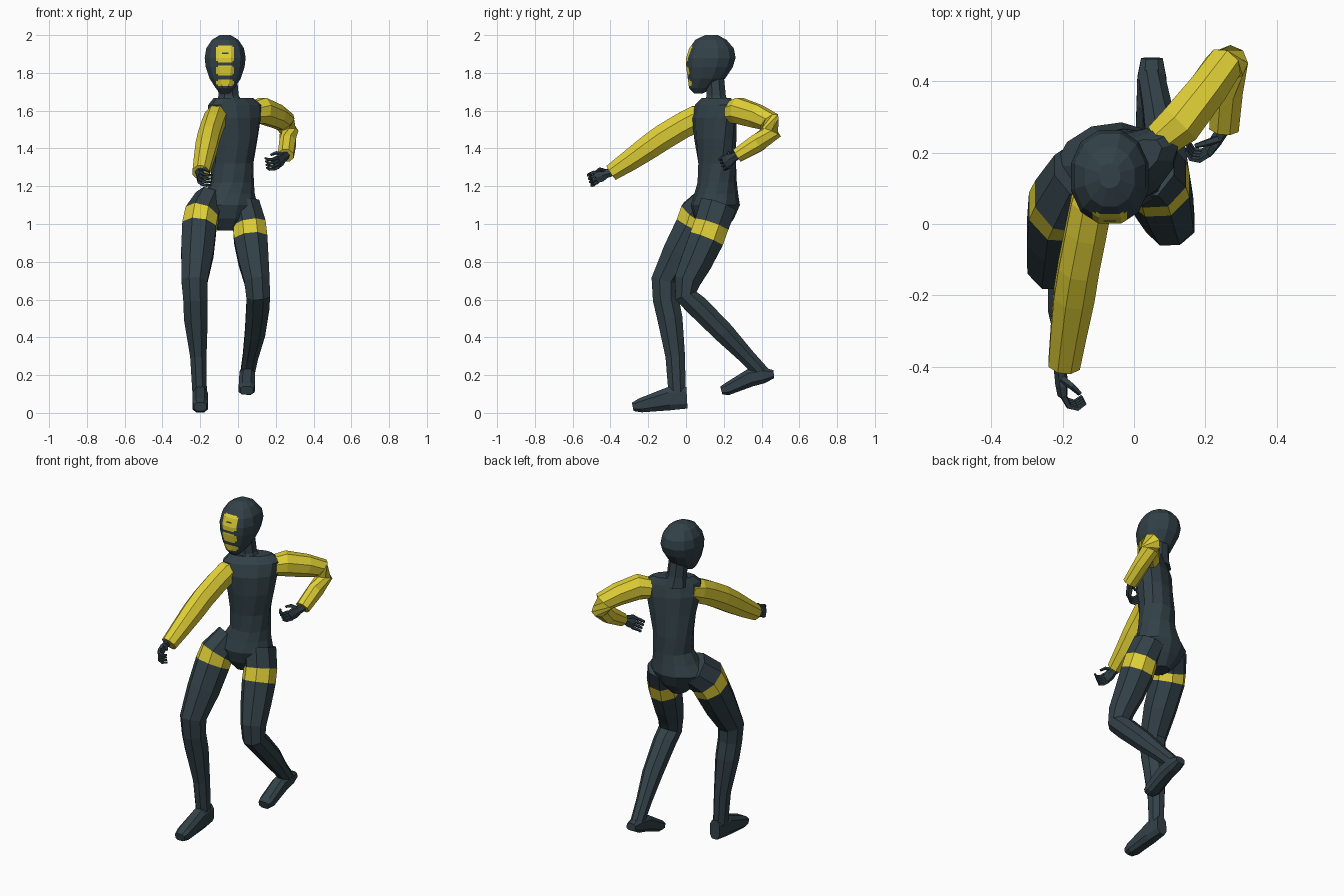
import bpy, bmesh, math
from mathutils import Vector, Matrix

def material(name, rgb):
    m = bpy.data.materials.new(name)
    m.diffuse_color = (*rgb, 1)
    return m

MATS = [material("dark slate", (0.032, 0.053, 0.064)),
        material("yellow", (0.74, 0.62, 0.037))]

def loft(bm, rings, sides=8, ref=(1, 0, 0), axis=None, square=1.0, mat=0, bands=()):
    """Rings are (x, y, z, radius along ref, other radius, optional twist)."""
    pts = [Vector(r[:3]) for r in rings]
    loops = []
    for i, r in enumerate(rings):
        a, b = pts[max(i - 1, 0)], pts[min(i + 1, len(pts) - 1)]
        if axis:
            t = Vector(axis)
        else:
            t = (b - a).normalized()
            if 0 < i < len(pts) - 1:
                t = ((pts[i] - a).normalized() + (b - pts[i]).normalized()).normalized()
        u = Vector(ref)
        if len(r) > 5:
            u = Matrix.Rotation(math.radians(r[5]), 3, 'Z') @ u
        u = (u - t * u.dot(t)).normalized()
        v = t.cross(u)
        loop = []
        for k in range(sides):
            ang = 2 * math.pi * (k + 0.5) / sides
            c, s = math.cos(ang), math.sin(ang)
            c = math.copysign(abs(c) ** square, c)
            s = math.copysign(abs(s) ** square, s)
            loop.append(bm.verts.new(pts[i] + u * c * r[3] + v * s * r[4]))
        loops.append(loop)
    for i in range(len(loops) - 1):
        for k in range(sides):
            j = (k + 1) % sides
            f = bm.faces.new((loops[i][k], loops[i][j], loops[i + 1][j], loops[i + 1][k]))
            f.material_index = 1 if i in bands else mat
    for end in (loops[0], loops[-1]):
        bm.faces.new(end).material_index = mat

def finish(name, bm):
    bmesh.ops.recalc_face_normals(bm, faces=bm.faces[:])
    me = bpy.data.meshes.new(name)
    bm.to_mesh(me)
    bm.free()
    for m in MATS:
        me.materials.append(m)
    ob = bpy.data.objects.new(name, me)
    bpy.context.collection.objects.link(ob)

def part(name, rings, **kw):
    bm = bmesh.new()
    loft(bm, rings, **kw)
    finish(name, bm)

# Torso, twisted so the right shoulder leads
part("torso", [
    (-.06, .15, .965, .05, .06, 8), (-.06, .15, 1.03, .12, .105, 8),
    (-.06, .155, 1.10, .165, .13, 8), (-.045, .16, 1.16, .135, .115, 12),
    (-.03, .165, 1.22, .115, .103, 17), (-.03, .165, 1.32, .115, .10, 26),
    (-.02, .155, 1.45, .135, .10, 33), (-.02, .15, 1.56, .158, .095, 34),
    (-.015, .155, 1.63, .165, .072, 34), (-.025, .16, 1.668, .12, .05, 34)],
    sides=12, axis=(0, 0, 1))
part("neck", [(-.035, .16, 1.62, .085, .075), (-.05, .16, 1.68, .058, .055),
              (-.06, .15, 1.82, .055, .05)], axis=(0, 0, 1))

# Head, cut along stripe edges so the face bars lie in its surface
bm = bmesh.new()
HX = -.068
loft(bm, [(HX, .065, 1.69, .025, .022), (HX, .082, 1.72, .052, .068),
          (HX, .108, 1.77, .085, .102), (HX, .124, 1.83, .106, .127),
          (HX, .132, 1.88, .112, .135), (HX, .135, 1.93, .103, .122),
          (HX, .132, 1.975, .072, .085), (HX, .135, 2.0, .03, .035)],
     sides=12, axis=(0, 0, 1), square=.92)
bars = [(1.73, 1.765), (1.785, 1.84), (1.855, 1.9), (1.9, 1.908), (1.908, 1.945)]
lip = .008
def cut(co, no):
    bmesh.ops.bisect_plane(bm, geom=bm.verts[:] + bm.edges[:] + bm.faces[:],
                           plane_co=co, plane_no=no, dist=1e-5)
for dx in (-.048, -.038, -.018, .018, .038, .048):
    cut((HX + dx, 0, 0), (1, 0, 0))
for z in sorted({z for lo, hi in bars for z in (lo, hi)} |
                {1.738, 1.757, 1.793, 1.832, 1.863, 1.937}):
    cut((0, 0, z), (0, 0, 1))
for f in bm.faces:
    c = f.calc_center_median()
    d = abs(c.x - HX)
    if c.y > .1 or d > .048:
        continue
    for lo, hi in ((1.73, 1.765), (1.785, 1.84), (1.855, 1.945)):
        inner = lo + lip < c.z < hi - lip
        groove = 1.9 < c.z < 1.908 and d < .018
        if lo < c.z < hi and (inner or d < .038) and not groove:
            f.material_index = 1
finish("head", bm)

# Legs with a yellow thigh band
part("right_leg", [
    (-.15, .145, 1.12, .085, .105), (-.192, .07, 1.045, .097, .115),
    (-.205, .045, .985, .098, .11), (-.215, -.03, .85, .093, .1),
    (-.23, -.11, .70, .075, .08), (-.226, -.107, .6, .069, .074),
    (-.223, -.085, .5, .068, .072), (-.21, -.057, .3, .047, .056),
    (-.203, -.047, .1, .041, .049)], bands=(1,))
part("left_leg", [
    (.035, .17, 1.10, .085, .105), (.06, .135, .995, .094, .1),
    (.067, .108, .92, .096, .1), (.083, .055, .8, .086, .09),
    (.1, .008, .7, .073, .076), (.107, .0, .62, .068, .064),
    (.105, .06, .565, .066, .064), (.09, .2, .425, .058, .06),
    (.066, .32, .3, .044, .046), (.05, .405, .21, .04, .042)], bands=(1,))

# Feet
part("right_foot", [
    (-.2, .005, .08, .034, .06), (-.2, -.09, .075, .043, .065),
    (-.2, -.24, .04, .044, .04), (-.2, -.282, .032, .034, .024)], square=.7)
part("left_foot", [
    (.05, .465, .205, .032, .022), (.05, .41, .2, .043, .046),
    (.049, .34, .186, .044, .05), (.046, .22, .127, .045, .035),
    (.046, .187, .118, .036, .024)], square=.7)

# Sleeves
part("right_sleeve", [
    (-.10, .12, 1.58, .06, .06), (-.12, .055, 1.558, .062, .075),
    (-.135, -.02, 1.52, .062, .074), (-.155, -.12, 1.46, .062, .074),
    (-.168, -.2, 1.405, .062, .07), (-.183, -.3, 1.335, .055, .06),
    (-.196, -.395, 1.272, .048, .048)], mat=1)
part("left_sleeve", [
    (.075, .235, 1.59, .06, .055), (.13, .28, 1.60, .074, .066),
    (.205, .375, 1.57, .067, .06), (.25, .443, 1.54, .062, .055),
    (.27, .452, 1.485, .055, .05), (.263, .38, 1.43, .052, .047),
    (.253, .27, 1.362, .04, .045)], ref=(0, 0, 1), mat=1)

# Hands: palm, four curled fingers and a thumb
def hand(name, wrist, forward, curl):
    w, d, c = Vector(wrist), Vector(forward).normalized(), Vector(curl)
    c = (c - d * c.dot(d)).normalized()
    s = d.cross(c)
    if s.z < 0:
        s = -s
    bm = bmesh.new()
    palm = [(-.02, .024, .02), (.02, .026, .018), (.045, .037, .018), (.08, .036, .014)]
    loft(bm, [(*(w + d * a), r1, r2) for a, r1, r2 in palm], sides=6, ref=s)
    for i in range(4):
        base = w + d * .075 + s * (i - 1.5) * .019
        path = [(0, 0, .010), (.03, .012, .009), (.04, .036, .008), (.026, .06, .006)]
        loft(bm, [(*(base + d * a + c * b), r, r) for a, b, r in path], sides=5, ref=s)
    path = [(.025, .0, .02, .012), (.045, .025, .038, .010), (.07, .045, .035, .007)]
    loft(bm, [(*(w + d * a + c * b + s * e), r, r) for a, b, e, r in path],
         sides=5, ref=(.3, .2, 1))
    finish(name, bm)

hand("right_hand", (-.207, -.405, 1.272), (.08, -.95, -.32), (1, .2, -.1))
hand("left_hand", (.25, .265, 1.36), (-.48, -.75, -.42), (-1, .1, -.1))
